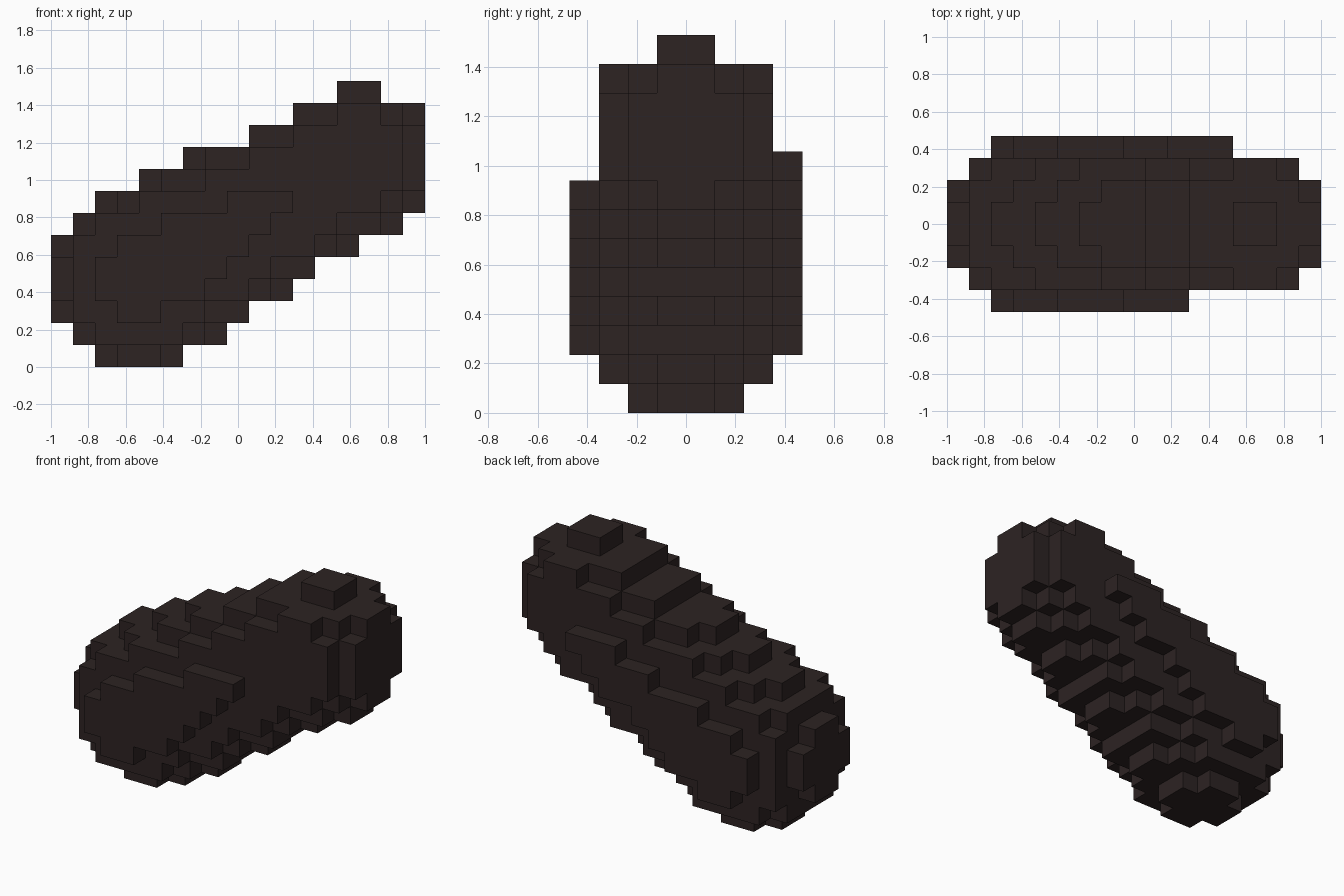
import bpy
import bmesh
from mathutils import Vector

cube = bpy.data.objects.get("Cube")
if cube:
    bpy.data.objects.remove(cube, do_unlink=True)

# Block grid and the tapered capsule that fills it (in block units)
SIZE = (17, 8, 13)
BLOCK = 2 / SIZE[0]
LOW_END, LOW_RADIUS = Vector((4, 4, 3.93)), 3.97
HIGH_END, HIGH_RADIUS = Vector((14, 4.085, 9.465)), 3.37
AXIS = HIGH_END - LOW_END


def filled(cell):
    """True where the centre of a block lies inside the capsule."""
    point = Vector(cell) + Vector((0.5, 0.5, 0.5))
    t = (point - LOW_END).dot(AXIS) / AXIS.length_squared
    t = min(max(t, 0), 1)
    radius = LOW_RADIUS + (HIGH_RADIUS - LOW_RADIUS) * t
    return (point - LOW_END - AXIS * t).length <= radius


cells = {(i, j, k)
         for i in range(SIZE[0])
         for j in range(SIZE[1])
         for k in range(SIZE[2]) if filled((i, j, k))}

# Outer skin: one square wherever a block meets empty space
bm = bmesh.new()
corners = {}


def corner(key):
    if key not in corners:
        offset = Vector((SIZE[0] / 2, SIZE[1] / 2, 0))
        corners[key] = bm.verts.new((Vector(key) - offset) * BLOCK)
    return corners[key]


for cell in sorted(cells):
    for axis in range(3):
        u, v = (axis + 1) % 3, (axis + 2) % 3
        for side in (0, 1):
            neighbour = list(cell)
            neighbour[axis] += 1 if side else -1
            if tuple(neighbour) in cells:
                continue
            loop = []
            for du, dv in ((0, 0), (1, 0), (1, 1), (0, 1)):
                key = list(cell)
                key[axis] += side
                key[u] += du
                key[v] += dv
                loop.append(corner(tuple(key)))
            bm.faces.new(loop if side else loop[::-1])

mesh = bpy.data.meshes.new("blocky_capsule")
bm.to_mesh(mesh)
bm.free()

# Dark brown material
colour = (0.026, 0.0168, 0.0165, 1)
material = bpy.data.materials.new("dark_brown")
material.use_nodes = True
material.diffuse_color = colour
shader = next(n for n in material.node_tree.nodes if n.type == "BSDF_PRINCIPLED")
shader.inputs["Base Color"].default_value = colour
mesh.materials.append(material)

body = bpy.data.objects.new("blocky_capsule", mesh)
bpy.context.collection.objects.link(body)
